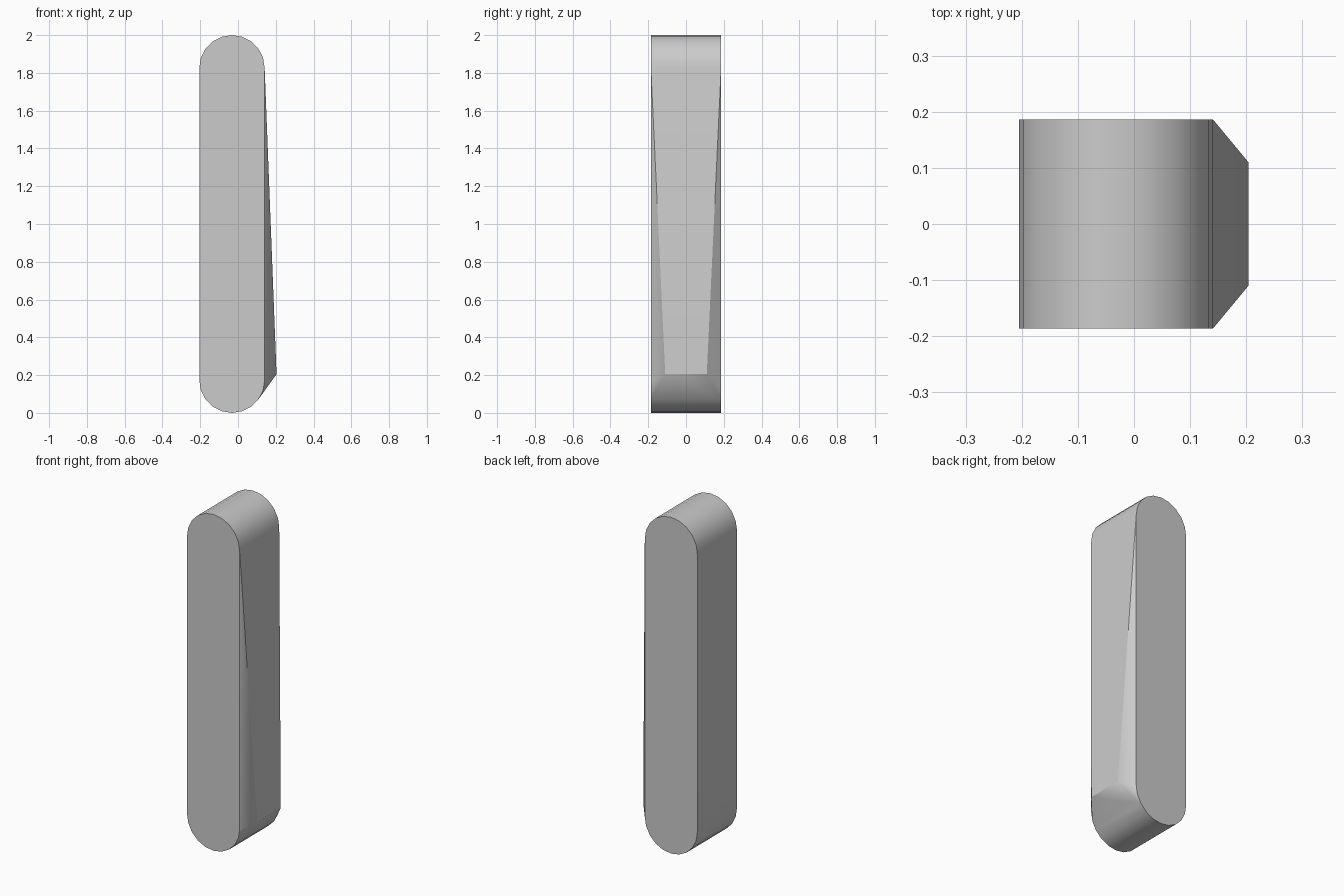
import bpy, bmesh
from math import cos, sin, pi, radians

cube = bpy.data.objects.get("Cube")
if cube:
    bpy.data.objects.remove(cube, do_unlink=True)

RADIUS, CENTRE_X, HALF_DEPTH, HEIGHT = 0.173, -0.032, 0.186, 2.0
SEGMENTS = 10  # per rounded end

grey = bpy.data.materials.new("light grey")
grey.use_nodes = True
colour = (0.6, 0.6, 0.6, 1)
grey.diffuse_color = colour
grey.node_tree.nodes["Principled BSDF"].inputs["Base Color"].default_value = colour

# Pill-shaped outline, extruded through the depth
bm = bmesh.new()
for y in (-HALF_DEPTH, HALF_DEPTH):
    for start, z in ((0, HEIGHT - RADIUS), (pi, RADIUS)):
        for i in range(SEGMENTS + 1):
            a = start + pi * i / SEGMENTS
            bm.verts.new((CENTRE_X + RADIUS * cos(a), y, z + RADIUS * sin(a)))

# Ridge of the wedge that swells out of the left side
for y in (-0.11, 0.11):
    bm.verts.new((0.204, y, 0.205))

# Skin everything and merge coplanar triangles
bmesh.ops.convex_hull(bm, input=bm.verts[:])
bmesh.ops.dissolve_limit(bm, angle_limit=radians(0.5), verts=bm.verts[:], edges=bm.edges[:])
bmesh.ops.recalc_face_normals(bm, faces=bm.faces[:])

mesh = bpy.data.meshes.new("wedged_pill_body")
bm.to_mesh(mesh)
bm.free()
mesh.materials.append(grey)
body = bpy.data.objects.new("wedged_pill_body", mesh)
bpy.context.collection.objects.link(body)

# Smooth rounded ends, crisp rims and wedge edges
bpy.ops.object.select_all(action="DESELECT")
body.select_set(True)
bpy.context.view_layer.objects.active = body
bpy.ops.object.shade_smooth_by_angle(angle=radians(30))
